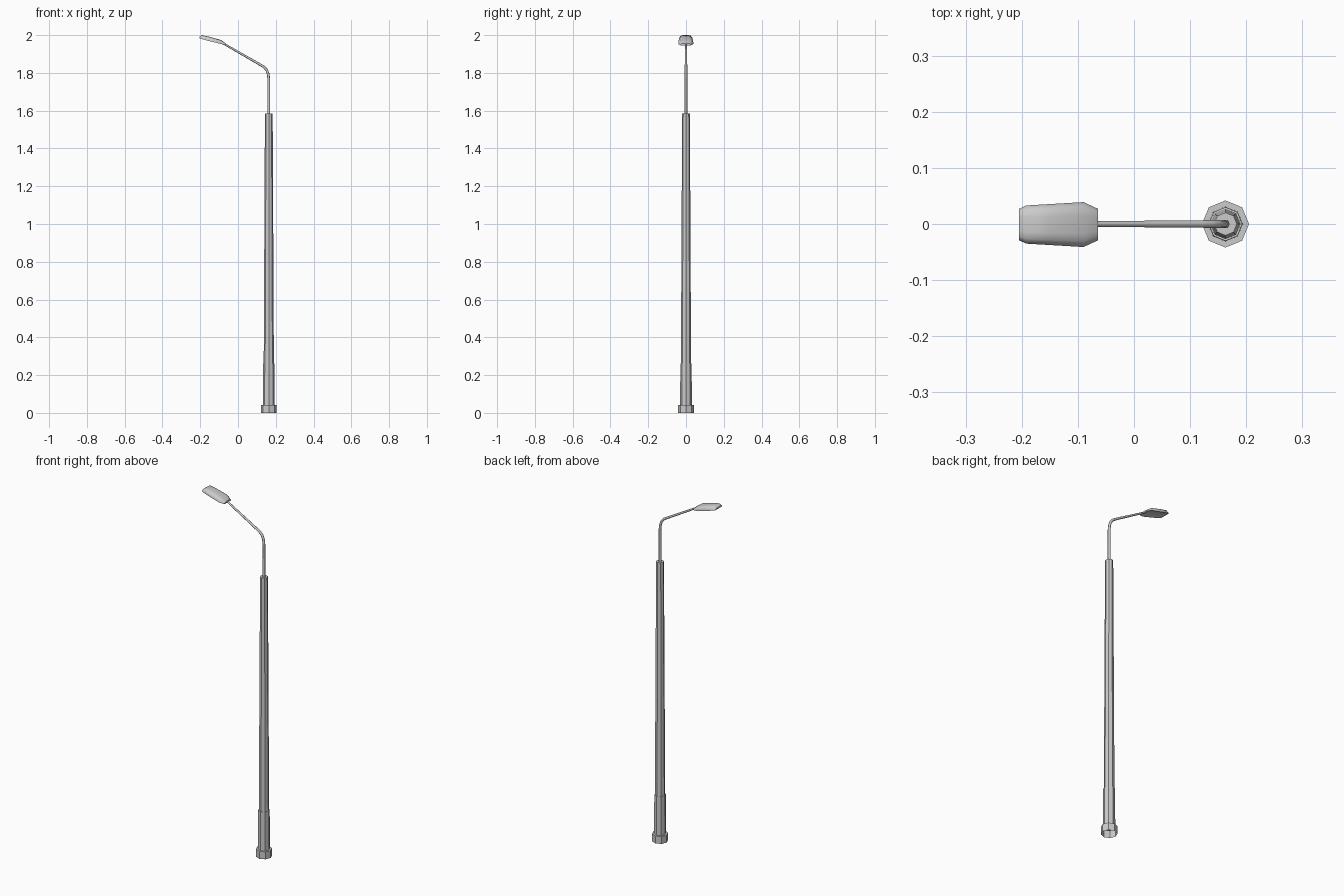
import bpy, bmesh
from math import cos, sin, pi, atan2
from mathutils import Vector

if "Cube" in bpy.data.objects:
    bpy.data.objects.remove(bpy.data.objects["Cube"])

PX = 0.163  # pole axis


def loft(name, rings, cap_start=True, cap_end=True, smooth=False, inset=None):
    """Skin a list of equal-length rings into one mesh object."""
    bm = bmesh.new()
    loops = [[bm.verts.new(p) for p in r] for r in rings]
    n = len(rings[0])
    under = []
    for a, b in zip(loops, loops[1:]):
        for i in range(n):
            j = (i + 1) % n
            f = bm.faces.new((a[i], a[j], b[j], b[i]))
            if inset and i == n - 1:
                under.append(f)
    if cap_start:
        bm.faces.new(loops[0][::-1])
    if cap_end:
        bm.faces.new(loops[-1])
    bmesh.ops.recalc_face_normals(bm, faces=bm.faces)
    if inset:
        bmesh.ops.inset_region(bm, faces=under, thickness=inset, depth=-0.003)
    me = bpy.data.meshes.new(name)
    bm.to_mesh(me)
    bm.free()
    ob = bpy.data.objects.new(name, me)
    bpy.context.collection.objects.link(ob)
    if smooth:
        bpy.ops.object.select_all(action='DESELECT')
        ob.select_set(True)
        bpy.context.view_layer.objects.active = ob
        bpy.ops.object.shade_smooth_by_angle(angle=0.8)
    return ob


def octagon(r, z):
    return [Vector((PX + r * cos(i * pi / 4), r * sin(i * pi / 4), z)) for i in range(8)]


# Stepped, tapering octagonal pole, open at the foot
loft("pole", [octagon(r, z) for r, z in (
    (0.042, 0), (0.042, 0.042), (0.031, 0.042), (0.030, 0.262),
    (0.027, 0.262), (0.0205, 1.585))], cap_start=False)

# Bent arm: path points (x, z, tube radius)
path = [(PX, 1.58, .0075), (PX, 1.765, .0072), (.160, 1.793, .007), (.152, 1.815, .007),
        (.138, 1.831, .0068), (.115, 1.845, .0066), (-.075, 1.954, .005)]
rings = []
for k, (x, z, r) in enumerate(path):
    p, q = path[max(k - 1, 0)], path[min(k + 1, len(path) - 1)]
    t = atan2(q[1] - p[1], q[0] - p[0])
    side = Vector((sin(t), 0, -cos(t)))
    rings.append([Vector((x, 0, z)) + r * (cos(a) * side + sin(a) * Vector((0, 1, 0)))
                  for a in (i * pi / 4 for i in range(8))])
loft("arm", rings, smooth=True)

# Lamp head: stations (x, half width, bottom z, top z)
stations = [(-.205, .028, 1.983, 1.991), (-.192, .034, 1.979, 2.0),
            (-.15, .0365, 1.968, 1.991), (-.09, .040, 1.953, 1.974),
            (-.064, .028, 1.946, 1.956)]
section = [(-1, 0), (-1, .4), (-.75, .9), (-.4, 1), (.4, 1), (.75, .9), (1, .4), (1, 0)]
loft("lamp_head", [[Vector((x, w * u - .001, zb + (zt - zb) * v)) for u, v in section]
                   for x, w, zb, zt in stations], smooth=True, inset=0.008)
